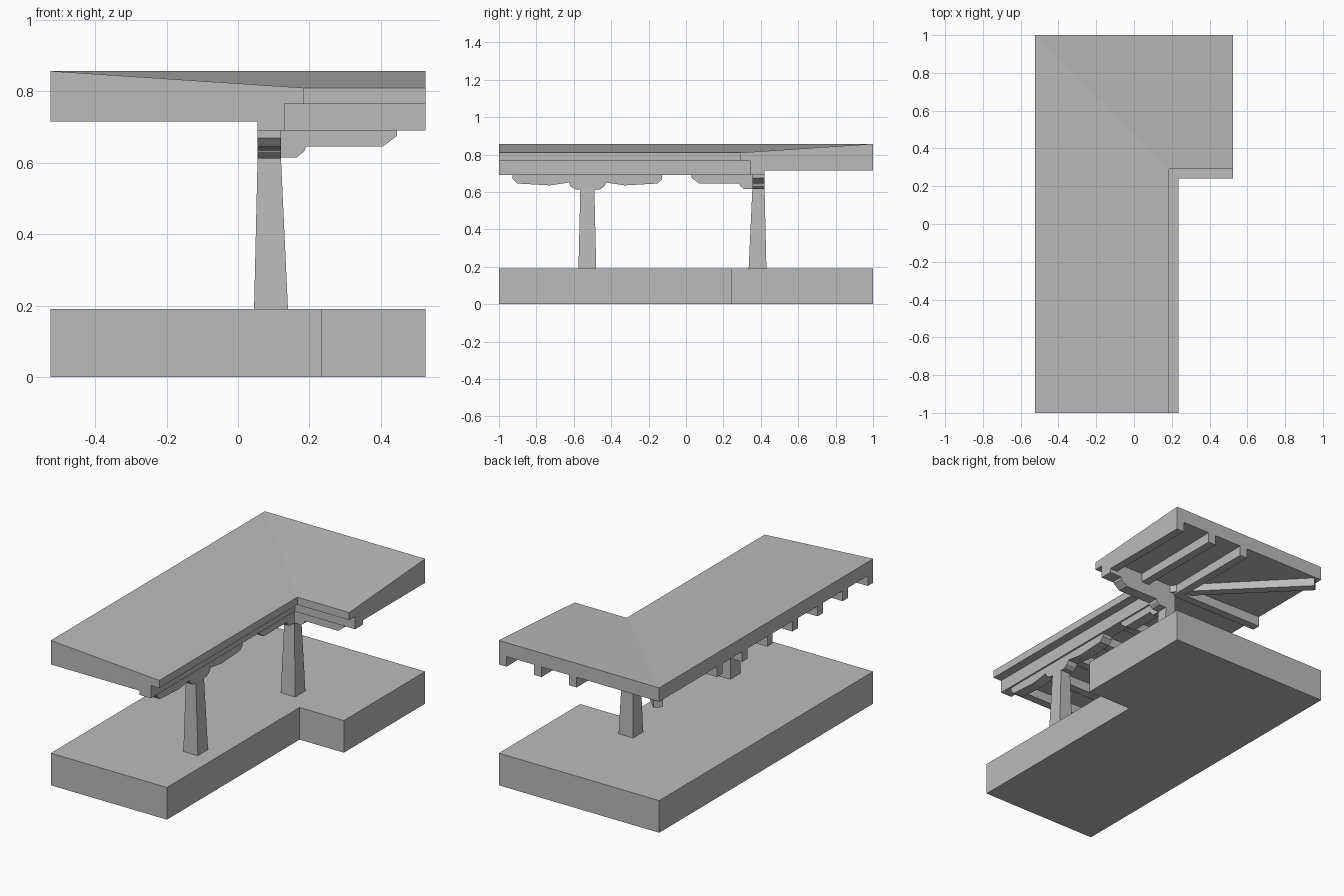
import bpy, bmesh
from mathutils import Vector

if "Cube" in bpy.data.objects:
    bpy.data.objects.remove(bpy.data.objects["Cube"])

grey = bpy.data.materials.new("concrete_grey")
grey.diffuse_color = (0.5, 0.5, 0.5, 1)
grey.use_nodes = True
grey.node_tree.nodes["Principled BSDF"].inputs["Base Color"].default_value = grey.diffuse_color
M = 0.475  # plan is mirrored across the diagonal x + y = M


def finish(name, bm):
    bmesh.ops.recalc_face_normals(bm, faces=bm.faces)
    me = bpy.data.meshes.new(name)
    bm.to_mesh(me)
    bm.free()
    me.materials.append(grey)
    ob = bpy.data.objects.new(name, me)
    bpy.context.collection.objects.link(ob)
    return ob


def loft(name, a, b):
    """Solid between two matching outlines."""
    bm = bmesh.new()
    va, vb = [bm.verts.new(p) for p in a], [bm.verts.new(p) for p in b]
    bm.faces.new(va)
    bm.faces.new(vb)
    for i in range(len(a)):
        j = (i + 1) % len(a)
        bm.faces.new((va[i], va[j], vb[j], vb[i]))
    return finish(name, bm)


def rect(x0, x1, y0, y1, z):
    return [(x0, y0, z), (x1, y0, z), (x1, y1, z), (x0, y1, z)]


def box(name, x0, x1, y0, y1, z0, z1):
    return loft(name, rect(x0, x1, y0, y1, z0), rect(x0, x1, y0, y1, z1))


def flip(p):
    return (M - p[1], M - p[0], p[2])


# L-shaped base
plan = [(-.525, -1), (.235, -1), (.235, .24), (.525, .24), (.525, 1), (-.525, 1)]
loft("base_slab", [(x, y, 0) for x, y in plan], [(x, y, .19) for x, y in plan])

# L-shaped roof: two slopes falling to the inner eave, meeting in a valley
bm = bmesh.new()
edge = [(-.525, -1), (.185, -1), (.185, .29), (.525, .29), (.525, 1), (-.525, 1)]
outer = (0, 4, 5)
top = [bm.verts.new((x, y, .857 if i in outer else .81)) for i, (x, y) in enumerate(edge)]
bot = [bm.verts.new((x, y, .775 if i in outer else .765)) for i, (x, y) in enumerate(edge)]
for ring in (top, bot):
    bm.faces.new([ring[i] for i in (0, 1, 2, 5)])
    bm.faces.new([ring[i] for i in (2, 3, 4, 5)])
for i in range(6):
    j = (i + 1) % 6
    bm.faces.new((top[i], top[j], bot[j], bot[i]))
finish("roof_slab", bm)

# Eave beams on the column line
box("eave_beam_long", .055, .13, -1, .42, .69, .78)
box("eave_beam_short", .055, .525, .345, .42, .69, .78)

# Rafters across the long wing, end one forming the gable edge
for i in range(7):
    y = -.975 + .235 * i
    box("rafter_long_wing", -.525, .06 if i == 6 else .12, y - .025, y + .025, .715, .78)
# Rafters across the short wing
for x in (.04, .27, .5):
    box("rafter_short_wing", x - .025, x + .025, .42 if x < .1 else .355, 1, .715, .78)

# Diagonal rafter under the valley
w = .018
a, b = Vector((.09, .385, 0)), Vector((-.5, .975, 0))
s = Vector((w, w, 0))
diag = [a - s, a + s, b + s, b - s]
loft("valley_rafter", [(p.x, p.y, .725) for p in diag], [(p.x, p.y, .78) for p in diag])

# Tapered columns
loft("front_column", rect(.045, .14, -.575, -.48, .19), rect(.055, .12, -.565, -.49, .62))
loft("corner_column", rect(.045, .14, .335, .43, .19), rect(.055, .12, .355, .42, .62))

# Stepped brackets, profile in (y, z)
half = [(.4, .695), (.4, .67), (.375, .645), (.2, .635), (.1, .65), (.09, .63), (.065, .612)]
prof = [(-.527 - d, z) for d, z in half] + [(-.527 + d, z) for d, z in reversed(half)]
loft("front_bracket", [(.055, y, z) for y, z in prof], [(.12, y, z) for y, z in prof])

arm = [(.42, .695), (.03, .695), (.03, .675), (.07, .645), (.285, .645), (.29, .632),
       (.31, .615), (.42, .615)]
sides = [[(x, y, z) for y, z in arm] for x in (.055, .12)]
loft("corner_bracket_long", *sides)
loft("corner_bracket_short", *[[flip(p) for p in ring] for ring in sides])
